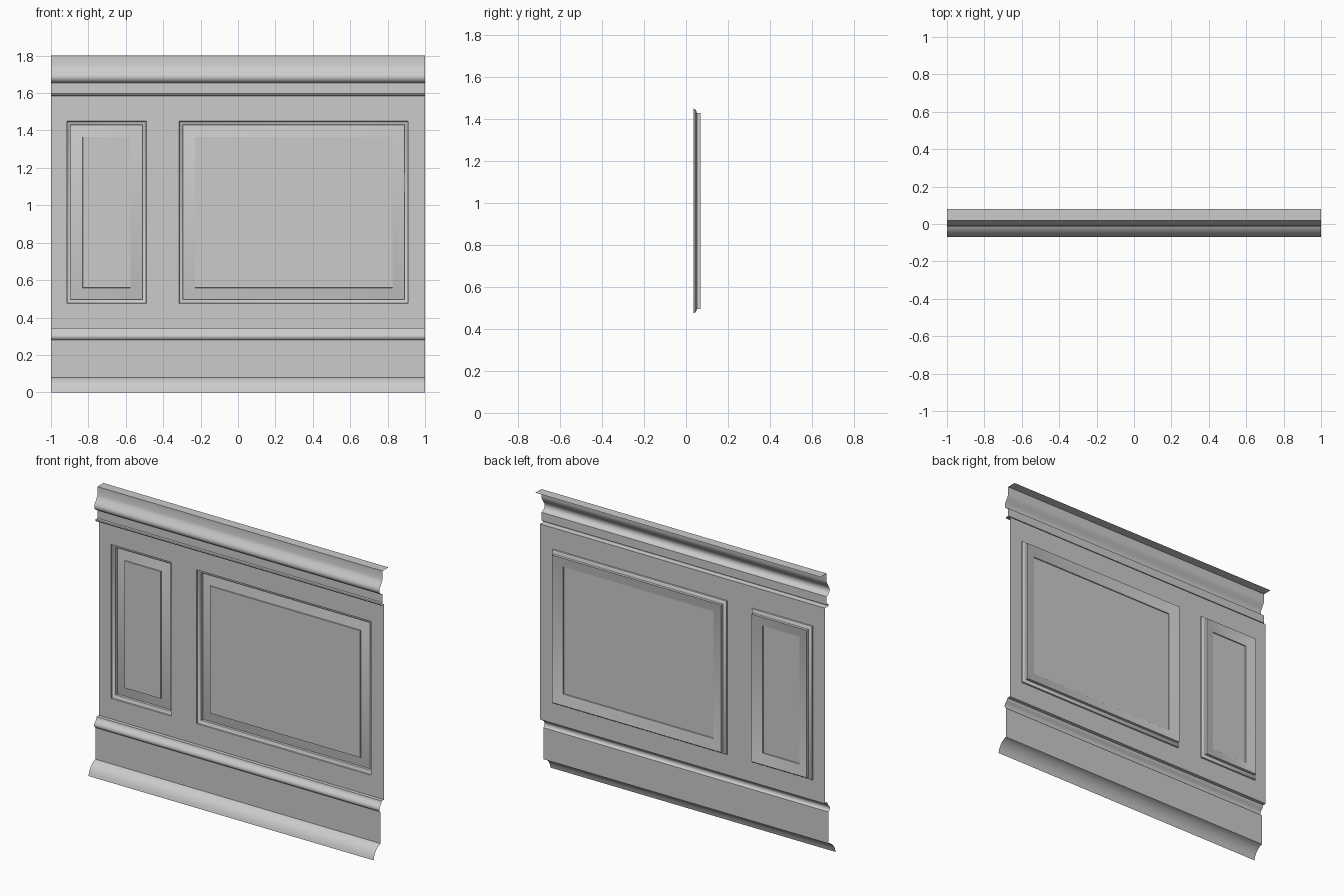
import bpy, bmesh

if "Cube" in bpy.data.objects:
    bpy.data.objects.remove(bpy.data.objects["Cube"])

WALL_Y = 0.035
RAIL_Z, LIP_Z = 0.345, 1.585


def make_object(name, bm):
    mesh = bpy.data.meshes.new(name)
    bm.to_mesh(mesh)
    bm.free()
    obj = bpy.data.objects.new(name, mesh)
    bpy.context.collection.objects.link(obj)
    bpy.ops.object.select_all(action='DESELECT')
    obj.select_set(True)
    bpy.context.view_layer.objects.active = obj
    bpy.ops.object.shade_smooth_by_angle(angle=0.6)
    return obj


def moulding(name, profile):
    """Sweep a (y, z) profile, listed top to bottom, along the full width."""
    bm = bmesh.new()
    rows = [[bm.verts.new((x, y, z)) for x in (-1, 1)] for y, z in profile]
    for a, b in zip(rows, rows[1:]):
        bm.faces.new((a[0], b[0], b[1], a[1]))
    return make_object(name, bm)


def recessed_panel(name, x0, x1, z0, z1, profile):
    """Nested rectangles from (inset, y) pairs, closed by a flat field."""
    bm = bmesh.new()
    rings = []
    for d, y in profile:
        corners = ((x0 + d, z0 + d), (x1 - d, z0 + d), (x1 - d, z1 - d), (x0 + d, z1 - d))
        rings.append([bm.verts.new((x, y, z)) for x, z in corners])
    for a, b in zip(rings, rings[1:]):
        for k in range(4):
            n = (k + 1) % 4
            bm.faces.new((a[k], a[n], b[n], b[k]))
    bm.faces.new(rings[-1])
    return make_object(name, bm)


# crown with top ledge, ogee and small lower lip
moulding("crown_moulding", [
    (0.08, 1.80), (0.02, 1.80), (0.02, 1.75), (0.016, 1.738), (0.009, 1.725),
    (0.0, 1.712), (-0.008, 1.70), (-0.012, 1.688), (-0.010, 1.675),
    (-0.003, 1.664), (0.008, 1.657), (0.02, 1.653), (0.02, 1.60),
    (0.003, 1.60), (0.0, 1.595), (0.003, 1.588), (0.012, LIP_Z), (WALL_Y, LIP_Z)])

# lower rail, flat board and flared foot
moulding("lower_rail", [
    (WALL_Y, RAIL_Z), (0.012, RAIL_Z), (0.010, 0.335), (0.004, 0.326),
    (-0.006, 0.317), (-0.012, 0.306), (-0.013, 0.296), (-0.008, 0.286), (0.0, 0.28)])
moulding("skirting_board", [(0.0, 0.28), (0.0, 0.08)])
moulding("skirting_foot", [
    (0.0, 0.08), (-0.015, 0.076), (-0.035, 0.063), (-0.052, 0.045),
    (-0.064, 0.023), (-0.07, 0.0)])

# wall sheet with two openings
openings = {"narrow_panel": (-0.915, -0.49), "wide_panel": (-0.315, 0.91)}
pz0, pz1 = 0.475, 1.45
xs = [-1] + [x for span in openings.values() for x in span] + [1]
zs = [RAIL_Z, pz0, pz1, LIP_Z]
bm = bmesh.new()
grid = [[bm.verts.new((x, WALL_Y, z)) for x in xs] for z in zs]
for j in range(3):
    for i in range(5):
        if j == 1 and i in (1, 3):
            continue
        bm.faces.new((grid[j][i], grid[j][i + 1], grid[j + 1][i + 1], grid[j + 1][i]))
make_object("wall_face", bm)

# moulded recesses with raised, bevelled fields
panel_profile = [(0.0, WALL_Y), (0.002, 0.043), (0.008, 0.048), (0.016, 0.050),
                 (0.02, 0.053), (0.02, 0.07), (0.084, 0.052), (0.085, 0.046)]
for name, (x0, x1) in openings.items():
    recessed_panel(name, x0, x1, pz0, pz1, panel_profile)
